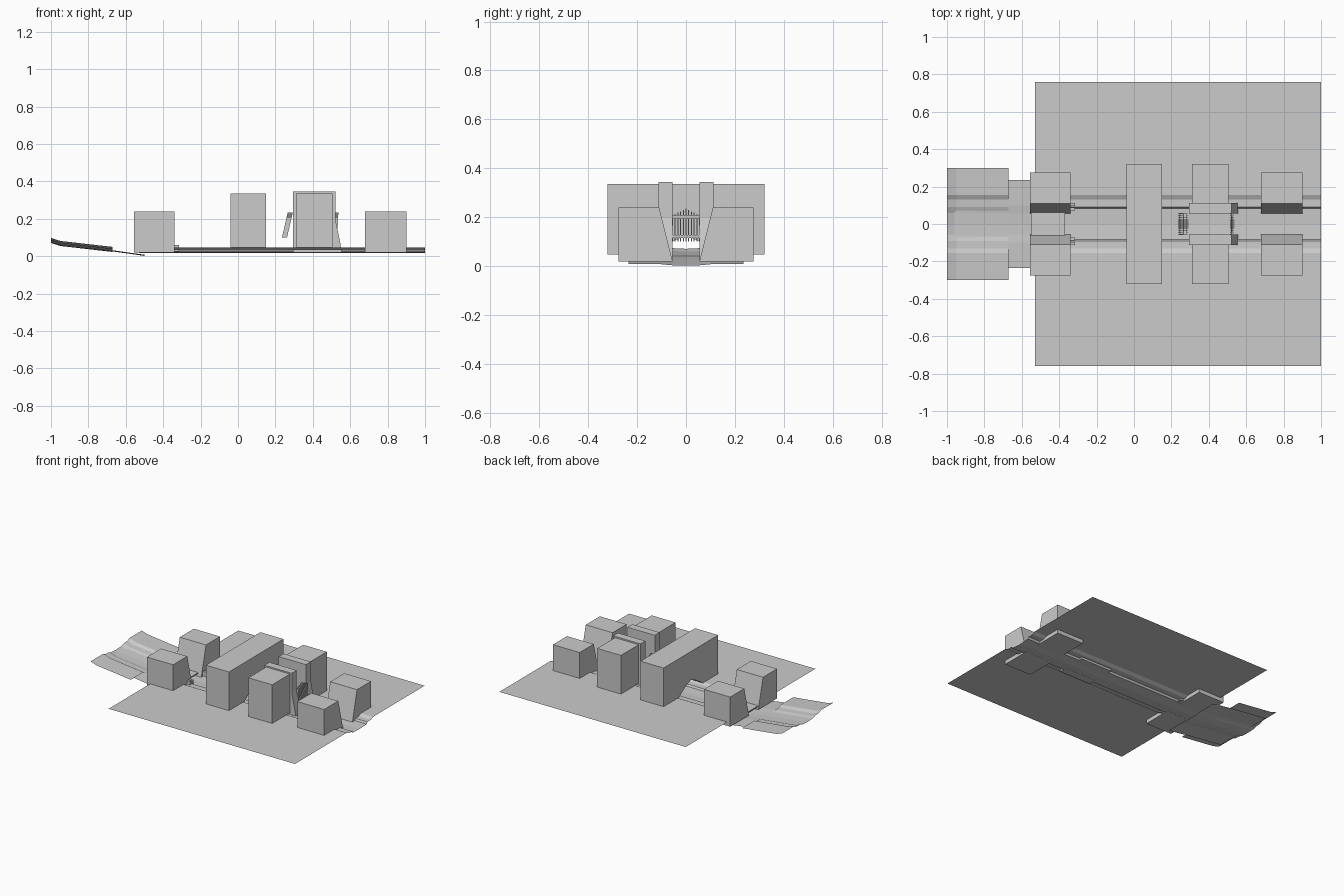
import bpy, bmesh

if "Cube" in bpy.data.objects:
    bpy.data.objects.remove(bpy.data.objects["Cube"])

def mesh(name, verts, faces):
    me = bpy.data.meshes.new(name)
    me.from_pydata(verts, [], faces)
    bm = bmesh.new()
    bm.from_mesh(me)
    bmesh.ops.recalc_face_normals(bm, faces=bm.faces)
    bm.to_mesh(me)
    bm.free()
    ob = bpy.data.objects.new(name, me)
    bpy.context.collection.objects.link(ob)
    return ob

def prism(name, prof, x0, x1):
    """Closed solid: (y, z) profile extruded along x."""
    n = len(prof)
    v = [(x, y, z) for x in (x0, x1) for y, z in prof]
    f = [tuple(range(n)), tuple(range(n, 2 * n))]
    f += [(i, (i + 1) % n, n + (i + 1) % n, n + i) for i in range(n)]
    return mesh(name, v, f)

def box(name, x0, x1, y0, y1, z0, z1):
    return prism(name, [(y0, z0), (y1, z0), (y1, z1), (y0, z1)], x0, x1)

def sheet(name, half, stations):
    """Open surface: mirrored half profile (y, dz) swept through (x, z) stations."""
    prof = [(-y, z) for y, z in half] + [(y, z) for y, z in reversed(half) if y > 0]
    n = len(prof)
    v = [(x, y, z0 + dz) for x, z0 in stations for y, dz in prof]
    f = [(k * n + i, k * n + i + 1, (k + 1) * n + i + 1, (k + 1) * n + i)
         for k in range(len(stations) - 1) for i in range(n - 1)]
    ob = mesh(name, v, f)
    for p in ob.data.polygons:
        if p.normal.z < 0:
            p.flip()
    return ob

G = 0.048

# ground with stepped channel down the middle
sheet("ground_and_channel",
      [(.76, 0), (.155, 0), (.13, -.012), (.09, -.013), (.082, -.026), (0, -.03)],
      [(-.53, G), (1, G)])

# entry slope: upper channelled sheet and lower sheet
sheet("upper_slope", [(.30, 0), (.155, 0), (.13, -.012), (.09, -.014), (.06, -.024), (0, -.027)],
      [(-1, .098), (-.95, .082), (-.67, .05)])
sheet("lower_slope", [(.235, 0), (.1, 0), (.06, -.004), (0, -.006)],
      [(-.96, .066), (-.67, .032), (-.5, .008)])
box("entry_slab", -.55, -.37, -.07, .07, .038, .046)

for s, side in ((-1, "front"), (1, "back")):
    # paired blocks with leaning inner faces
    prof = [(s * .055, .02), (s * .275, .02), (s * .275, .24), (s * .11, .24)]
    prism("entry_block_" + side, prof, -.555, -.34)
    prism("exit_block_" + side, prof, .68, .90)
    # small stubs beside the entry blocks
    for y in (.08, .105):
        box("entry_stub_" + side, -.34, -.315, s * y - .008, s * y + .008, .025, .06)
    # gate blocks and gate towers with a sloped buttress
    box("gate_block_" + side, .31, .505, *sorted((s * .08, s * .32)), G, .335)
    pts = [(.295, .02), (.555, .02), (.545, .08), (.52, .20), (.52, .345), (.295, .345)]
    v = [(x, s * y, z) for y in (.055, .112) for x, z in pts]
    mesh("gate_tower_" + side, v, [tuple(range(6)), tuple(range(6, 12))] +
         [(i, (i + 1) % 6, 6 + (i + 1) % 6, 6 + i) for i in range(6)])

# bridge block with low peaked tunnel
prism("bridge_block", [(-.32, G), (-.14, G), (-.06, .10), (0, .125), (.06, .10), (.14, G),
                       (.32, G), (.32, .335), (-.32, .335)], -.04, .15)

def bar(name, y, w, z0, z1, xa, lean, t):
    """Upright bar leaning along x."""
    v = [(xa + lean * (z - .1) + dx, y + dy, z) for z in (z0, z1)
         for dx, dy in ((0, -w), (t, -w), (t, w), (0, w))]
    mesh(name, v, [(0, 1, 2, 3), (4, 5, 6, 7)] +
         [(i, (i + 1) % 4, 4 + (i + 1) % 4, 4 + i) for i in range(4)])

# leaning and upright grilles with peaked tops
for label, xa, lean, t in (("leaning", .235, .23, .027), ("upright", .512, .05, .018)):
    for i in range(11):
        y = -.055 + i * .011
        bar(label + "_grille_bar", y, .002, .10, .235 - abs(y) * .5, xa, lean, t)
    for z in (.115, .195):
        bar(label + "_grille_rail", 0, .058, z, z + .012, xa + .005, lean, t - .01)
